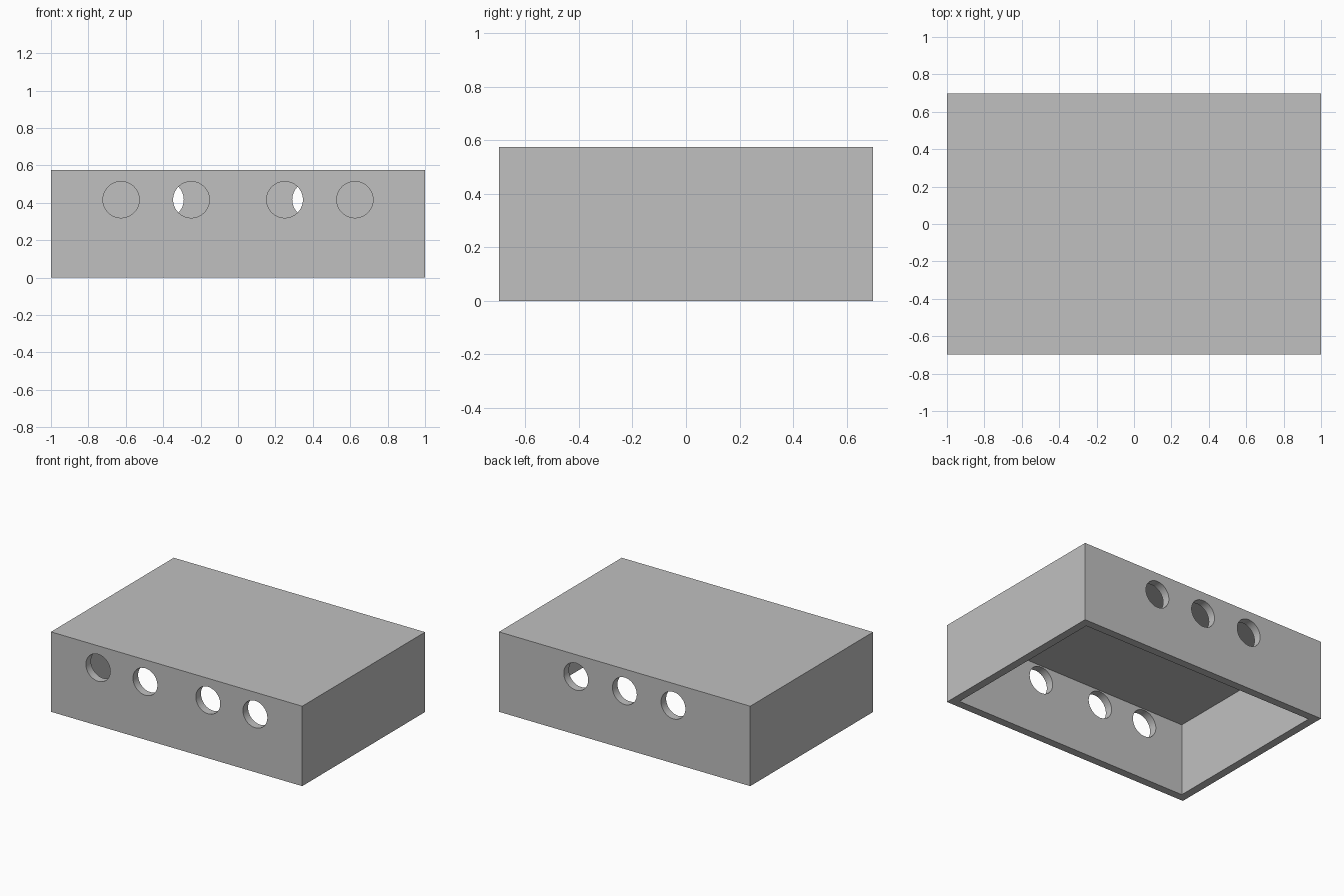
import bpy
import math

WIDTH, DEPTH, HEIGHT = 2.0, 1.396, 0.575
WALL, ROOF = 0.058, 0.052
HOLE_RADIUS, HOLE_Z = 0.097, 0.417

default_cube = bpy.data.objects.get("Cube")
if default_cube:
    bpy.data.objects.remove(default_cube, do_unlink=True)

grey = bpy.data.materials.new("plain_grey")
grey.use_nodes = True
colour = (0.53, 0.53, 0.53, 1)
grey.diffuse_color = colour
for node in grey.node_tree.nodes:
    if node.type == 'BSDF_PRINCIPLED':
        node.inputs["Base Color"].default_value = colour


def block(name, size, bottom):
    """Rectangular block centred in plan, with its underside at bottom."""
    bpy.ops.mesh.primitive_cube_add(size=1, location=(0, 0, bottom + size[2] / 2))
    obj = bpy.context.object
    obj.name = name
    obj.scale = size
    bpy.ops.object.transform_apply(location=True, rotation=True, scale=True)
    obj.data.materials.append(grey)
    return obj


def cut(target, cutter):
    """Subtract the cutter from the target, then discard it."""
    cutter.hide_render = True
    mod = target.modifiers.new("cut", 'BOOLEAN')
    mod.operation = 'DIFFERENCE'
    mod.solver = 'EXACT'
    mod.object = cutter
    bpy.ops.object.select_all(action='DESELECT')
    target.select_set(True)
    bpy.context.view_layer.objects.active = target
    bpy.ops.object.modifier_apply(modifier=mod.name)
    bpy.data.objects.remove(cutter, do_unlink=True)


def cut_hole(target, x, y):
    """Round hole through the wall at y."""
    bpy.ops.mesh.primitive_cylinder_add(
        vertices=64, radius=HOLE_RADIUS, depth=WALL * 4,
        location=(x, y, HOLE_Z), rotation=(math.pi / 2, 0, 0))
    cutter = bpy.context.object
    cutter.data.materials.append(grey)
    cut(target, cutter)


# Box shell, open underneath
shell = block("box_shell", (WIDTH, DEPTH, HEIGHT), 0)
cavity = block("cavity_cutter",
               (WIDTH - 2 * WALL, DEPTH - 2 * WALL, HEIGHT - ROOF + 0.2), -0.2)
cut(shell, cavity)

# Four holes in the front wall, three in the back
wall_y = DEPTH / 2 - WALL / 2
for x in (-0.625, -0.25, 0.25, 0.625):
    cut_hole(shell, x, -wall_y)
for x in (-0.387, 0, 0.387):
    cut_hole(shell, x, wall_y)

# Smooth hole walls, crisp box edges
bpy.ops.object.select_all(action='DESELECT')
shell.select_set(True)
bpy.context.view_layer.objects.active = shell
bpy.ops.object.shade_smooth_by_angle(angle=math.radians(30))
